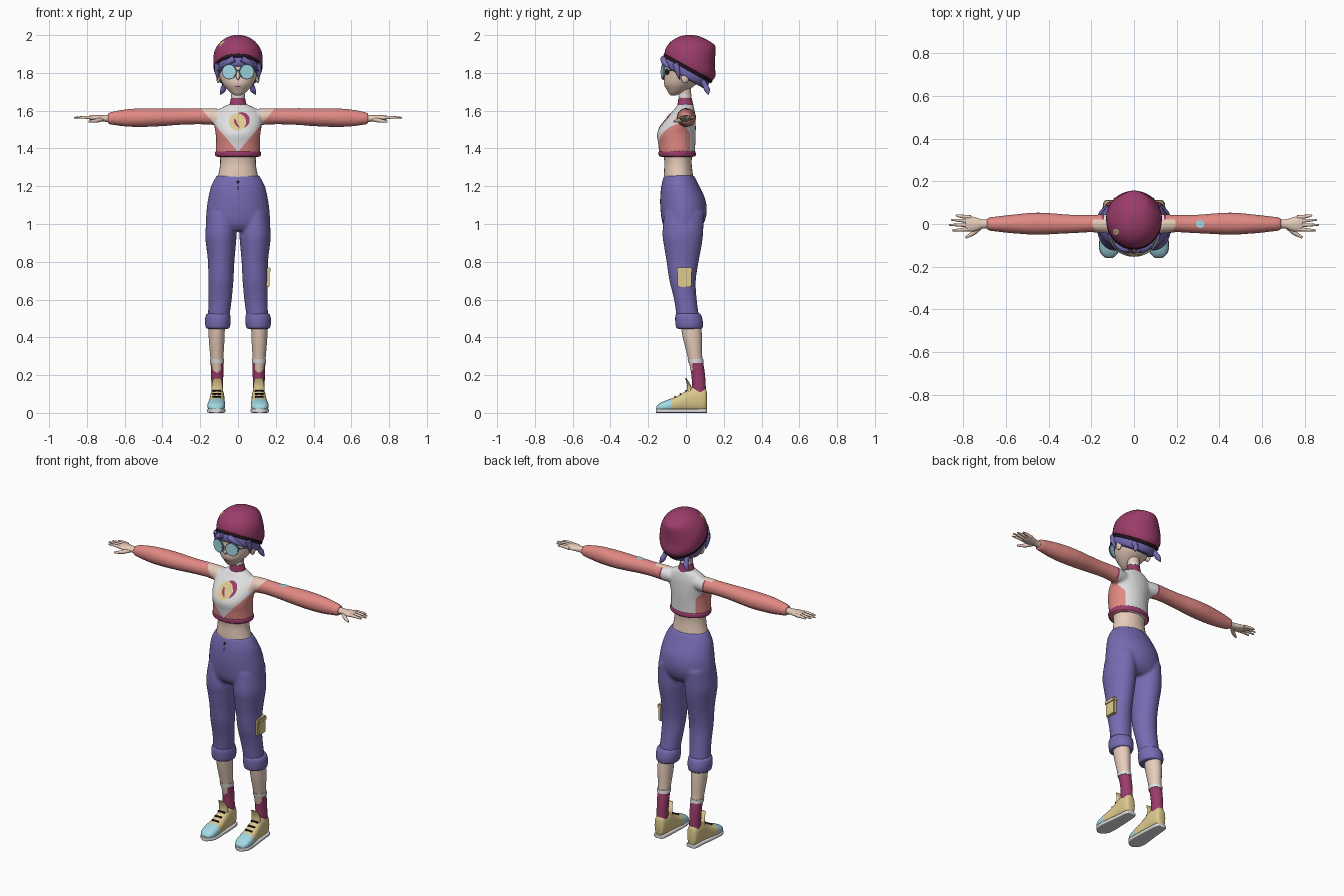
import bpy, bmesh, math
from mathutils import Vector, Matrix
from mathutils.bvhtree import BVHTree

if "Cube" in bpy.data.objects:
    bpy.data.objects.remove(bpy.data.objects["Cube"])

def material(name, hexcode):
    m = bpy.data.materials.new(name)
    rgb = [int(hexcode[i:i + 2], 16) / 255 for i in (0, 2, 4)]
    m.diffuse_color = [c / 12.92 if c < .04 else ((c + .055) / 1.055) ** 2.4 for c in rgb] + [1]
    m.use_nodes = True
    m.node_tree.nodes["Principled BSDF"].inputs["Base Color"].default_value = m.diffuse_color
    return m

CRIMSON, PURPLE = material("crimson", "9C3C6A"), material("purple", "766BB2")
CORAL, SKIN = material("coral", "E18984"), material("skin", "E8CDBB")
WHITE, YELLOW = material("white", "E2E1E1"), material("yellow", "DECB8E")
CYAN, DARK = material("light_cyan", "A3D9E4"), material("dark", "26161F")
STEEL = material("steel_blue", "6C98A6")

def finish(name, bm, *mats):
    bmesh.ops.recalc_face_normals(bm, faces=bm.faces)
    me = bpy.data.meshes.new(name)
    bm.to_mesh(me)
    bm.free()
    for m in mats:
        me.materials.append(m)
    ob = bpy.data.objects.new(name, me)
    bpy.context.collection.objects.link(ob)
    return ob

def spline(secs, steps):
    """Catmull-Rom interpolation through the cross-sections."""
    out = []
    for i in range(len(secs) - 1):
        p = [secs[max(0, min(len(secs) - 1, i + k))] for k in (-1, 0, 1, 2)]
        for s in range(steps):
            t = s / steps
            out.append([.5 * (2 * b + (c - a) * t + (2 * a - 5 * b + 4 * c - d) * t * t
                              + (3 * b - a - 3 * c + d) * t ** 3) for a, b, c, d in zip(*p)])
    return out + [list(secs[-1])]

def loft(name, axis, secs, *mats, n=28, steps=3, power=2, side=1, frame=None):
    """Sections are (position on axis, centre 1, centre 2, radius 1, radius 2)."""
    bm = bmesh.new()
    rings = []
    for t, c1, c2, r1, r2 in spline(secs, steps):
        ring = []
        for k in range(n):
            c, s = math.cos(k * math.tau / n), math.sin(k * math.tau / n)
            a = c1 + max(r1, .001) * math.copysign(abs(c) ** (2 / power), c)
            b = c2 + max(r2, .001) * math.copysign(abs(s) ** (2 / power), s)
            co = Vector({'x': (t, a, b), 'y': (a, t, b), 'z': (a, b, t)}[axis])
            co.x *= side
            ring.append(bm.verts.new(frame @ co if frame else co))
        rings.append(ring)
    for r0, r1 in zip(rings, rings[1:]):
        for k in range(n):
            bm.faces.new((r0[k], r0[(k + 1) % n], r1[(k + 1) % n], r1[k]))
    bm.faces.new(rings[0])
    bm.faces.new(rings[-1])
    return finish(name, bm, *mats)

def fuse(name, parts, voxel, *mats):
    """Merge overlapping parts into one smooth skin."""
    bm = bmesh.new()
    for p in parts:
        bm.from_mesh(p.data)
        bpy.data.objects.remove(p)
    tmp = finish("helper", bm)
    rm = tmp.modifiers.new("remesh", 'REMESH')
    rm.mode, rm.voxel_size = 'VOXEL', voxel
    sm = tmp.modifiers.new("smooth", 'SMOOTH')
    sm.factor, sm.iterations = .5, 5
    me = bpy.data.meshes.new_from_object(tmp.evaluated_get(bpy.context.evaluated_depsgraph_get()))
    bpy.data.objects.remove(tmp)
    bm = bmesh.new()
    bm.from_mesh(me)
    return finish(name, bm, *mats)

def paint(ob, planes, rule):
    """Cut along planes, then choose each face's material by its centre."""
    bm = bmesh.new()
    bm.from_mesh(ob.data)
    for co, no in planes:
        bmesh.ops.bisect_plane(bm, geom=bm.verts[:] + bm.edges[:] + bm.faces[:], plane_co=co, plane_no=no)
    for f in bm.faces:
        f.material_index = rule(f.calc_center_median())
    bm.to_mesh(ob.data)
    bm.free()

def decal(name, target, centre, direction, ru, rv, mat, lift=.003):
    """Thin disc projected on to a surface."""
    src = bmesh.new()
    src.from_mesh(target.data)
    tree = BVHTree.FromBMesh(src)
    d, bm = Vector(direction), bmesh.new()
    v_axis = Vector((0, 0, 1)) if d.y else Vector((0, 1, 0))
    bmesh.ops.create_circle(bm, cap_ends=True, segments=24, radius=1)
    for r in (.75, .5, .25):
        bmesh.ops.inset_region(bm, faces=[f for f in bm.faces if len(f.verts) > 4], thickness=.25)
    for v in bm.verts:
        p = Vector(centre) + Vector((v.co.x * ru, 0, 0)) + v_axis * v.co.y * rv
        hit = tree.ray_cast(p - d * .5, d)[0]
        v.co = (hit if hit else p) - d * lift
    src.free()
    return finish(name, bm, mat)

def tube(name, pts, mat):
    """Tapered round strand; points are (x, y, z, radius)."""
    cu = bpy.data.curves.new(name, 'CURVE')
    cu.dimensions, cu.bevel_depth, cu.use_fill_caps, cu.bevel_resolution = '3D', 1, True, 3
    sp = cu.splines.new('POLY')
    path = spline(pts, 4)
    sp.points.add(len(path) - 1)
    for q, (x, y, z, r) in zip(sp.points, path):
        q.co, q.radius = (x, y, z, 1), max(r, .001)
    tmp = bpy.data.objects.new("helper", cu)
    bpy.context.collection.objects.link(tmp)
    bm = bmesh.new()
    bm.from_mesh(bpy.data.meshes.new_from_object(tmp.evaluated_get(bpy.context.evaluated_depsgraph_get())))
    bpy.data.objects.remove(tmp)
    return finish(name, bm, mat)

def solid(name, kind, loc, size, mat, rot=(0, 0, 0), bevel=0):
    bm = bmesh.new()
    if kind == 'box':
        bmesh.ops.create_cube(bm, size=1)
    elif kind == 'ball':
        bmesh.ops.create_uvsphere(bm, u_segments=20, v_segments=12, radius=.5)
    else:
        bmesh.ops.create_cone(bm, cap_ends=True, segments=28, radius1=.5, radius2=.5, depth=1)
    bm.transform(Matrix.Diagonal((*size, 1)))
    if bevel:
        bmesh.ops.bevel(bm, geom=bm.edges[:], offset=bevel, segments=2, affect='EDGES')
    turn = Matrix.Rotation(rot[2], 4, 'Z') @ Matrix.Rotation(rot[0], 4, 'X')
    bm.transform(Matrix.Translation(loc) @ turn)
    return finish(name, bm, mat)

# Cropped top, bare shoulders and sleeves in one skin
arm = [(.04, -.005, 1.565, .035, .035), (.12, 0, 1.568, .045, .044), (.2, .002, 1.57, .041, .042),
       (.3, 0, 1.568, .044, .043), (.45, .002, 1.564, .052, .049), (.57, 0, 1.562, .044, .048),
       (.66, 0, 1.56, .034, .036), (.69, 0, 1.558, .03, .028)]
chest = [(1.355, 0, -.046, .116, .092), (1.38, 0, -.047, .118, .095), (1.43, 0, -.049, .116, .099),
         (1.48, 0, -.051, .119, .103), (1.53, 0, -.038, .127, .09), (1.575, 0, -.02, .122, .07),
         (1.61, 0, -.008, .095, .052), (1.635, 0, -.003, .048, .04)]
top = fuse("top_and_sleeves", [loft("chest", 'z', chest)] + [loft("arm", 'x', arm, side=s) for s in (1, -1)],
           .008, WHITE, SKIN, CORAL, CRIMSON)

def top_rule(c):
    x = abs(c.x)
    if c.y > .022:
        return 2 if x > .15 else 3 if x > .14 else 0
    if x > .13 + (c.z - 1.535) * .85:
        return 2
    return 1 if x > .112 and c.z > 1.55 else 0
cuts = [((0, .022, 0), (0, 1, 0)), ((0, 0, 1.55), (0, 0, 1))]
for s in (1, -1):
    cuts += [((s * x, 0, 0), (1, 0, 0)) for x in (.112, .14, .15)] + [((s * .13, 0, 1.535), (s, 0, -.85))]
paint(top, cuts, top_rule)
decal("emblem_crescent", top, (.02, 0, 1.55), (0, 1, 0), .042, .042, CRIMSON)
decal("emblem_disc", top, (-.002, 0, 1.54), (0, 1, 0), .045, .045, YELLOW, .006)
decal("sleeve_patch", top, (.31, 0, 1.6), (0, 0, -1), .02, .018, CYAN)
loft("hem_band", 'z', [(1.358, 0, -.046, .116, .093), (1.364, 0, -.046, .121, .098),
                       (1.38, 0, -.047, .121, .098), (1.386, 0, -.047, .116, .094)], CRIMSON, n=40)
loft("midriff", 'z', [(1.39, 0, -.045, .1, .08), (1.33, 0, -.042, .094, .072),
                      (1.28, 0, -.041, .1, .075), (1.23, 0, -.038, .113, .079)], SKIN)

# Neck, collar and choker
loft("neck", 'z', [(1.6, 0, 0, .04, .036), (1.66, 0, -.005, .034, .032), (1.76, 0, -.008, .035, .036)], SKIN)
loft("collar", 'z', [(1.625, 0, -.003, .048, .043), (1.645, 0, -.004, .042, .039), (1.668, 0, -.005, .037, .035)], CRIMSON)
loft("choker", 'z', [(1.672, 0, -.006, .037, .035), (1.688, 0, -.006, .037, .035)], WHITE)

# Trousers
hips = [(1.256, 0, -.037, .113, .08), (1.2, 0, -.03, .143, .101), (1.13, 0, -.017, .159, .12),
        (1.06, 0, -.012, .168, .122), (1.0, 0, -.015, .168, .108), (.965, 0, -.018, .15, .08)]
thigh = [(1.06, .09, -.01, .07, .105), (.95, .091, -.017, .083, .108), (.88, .09, -.017, .078, .099),
         (.8, .089, -.018, .07, .085), (.7, .091, -.018, .067, .07), (.6, .095, -.003, .062, .06),
         (.49, .104, .012, .056, .06)]
trousers = fuse("trousers", [loft("hips", 'z', hips)] + [loft("thigh", 'z', thigh, side=s) for s in (1, -1)], .008, PURPLE)
decal("fly_button", trousers, (0, 0, 1.222), (0, 1, 0), .009, .009, DARK)
decal("fly_stitch", trousers, (0, 0, 1.19), (0, 1, 0), .003, .012, DARK)
solid("pocket", 'box', (.157, -.008, .715), (.022, .072, .095), YELLOW, bevel=.005)
solid("pocket_flap", 'box', (.158, -.008, .757), (.03, .078, .028), YELLOW, bevel=.005)

for s, tag in ((1, "left_"), (-1, "right_")):
    # Rolled cuff, shin and sock
    loft(tag + "cuff", 'z', [(.445, .107, .018, .05, .055), (.45, .107, .018, .062, .069), (.475, .107, .017, .067, .073),
                             (.505, .106, .014, .067, .071), (.523, .105, .012, .061, .065), (.526, .104, .012, .05, .055)], PURPLE, side=s)
    loft(tag + "shin", 'z', [(.5, .112, .022, .043, .055), (.4, .113, .034, .042, .051), (.3, .112, .047, .035, .039),
                             (.2, .11, .064, .029, .034)], SKIN, side=s)
    loft(tag + "sock", 'z', [(.265, .111, .054, .034, .037), (.2, .11, .065, .032, .036), (.09, .11, .071, .031, .036)], CRIMSON, side=s)
    loft(tag + "sock_band", 'z', [(.264, .111, .053, .037, .04), (.285, .112, .05, .037, .041)], WHITE, side=s)
    # Shoe with coloured toe, sole, tongue and laces
    shoe = loft(tag + "shoe", 'y', [(.11, .11, .065, .018, .045), (.1, .11, .07, .031, .062), (.06, .11, .073, .037, .066),
                                    (.025, .11, .07, .038, .064), (-.01, .111, .058, .04, .052), (-.05, .113, .046, .044, .041),
                                    (-.09, .115, .038, .047, .034), (-.13, .116, .031, .042, .025),
                                    (-.152, .116, .026, .026, .015), (-.157, .116, .024, .012, .008)],
                YELLOW, CYAN, power=2.4, side=s)
    paint(shoe, [((0, -.078, 0), (0, 1, 0))], lambda c: int(c.y < -.078))
    loft(tag + "sole", 'y', [(.112, .11, .011, .02, .011), (.1, .11, .011, .034, .011), (.03, .11, .011, .04, .011),
                             (-.09, .115, .011, .049, .011), (-.135, .116, .011, .042, .011), (-.16, .116, .011, .016, .011)],
         WHITE, power=5, side=s)
    loft(tag + "tongue", 'z', [(.09, .11, .02, .03, .02), (.145, .11, .016, .029, .01), (.185, .11, -.002, .02, .003)], YELLOW, side=s)
    for y, z in ((.0, .117), (-.03, .1), (-.058, .085)):
        solid(tag + "lace", 'box', (s * .112, y, z), (.045, .008, .008), DARK, rot=(.5, 0, 0))
    # Hand
    loft(tag + "palm", 'x', [(.67, 0, 1.558, .022, .021), (.71, 0, 1.559, .021, .017), (.75, -.001, 1.561, .034, .016),
                             (.785, .004, 1.563, .034, .011), (.79, .004, 1.563, .03, .007)], SKIN, side=s)
    for y, tip, spread in ((.031, .835, .041), (.013, .858, .02), (-.006, .868, -.004), (-.024, .852, -.03)):
        tube(tag + "finger", [(s * .765, y, 1.562, .01), (s * .81, (y + spread) / 2, 1.565, .008),
                              (s * tip, spread, 1.563, .004)], SKIN)
    tube(tag + "thumb", [(s * .715, -.008, 1.555, .011), (s * .75, -.04, 1.547, .011), (s * .79, -.064, 1.542, .005)], SKIN)

# Head and face
head = loft("head", 'z', [(1.68, 0, -.068, .012, .012), (1.69, 0, -.06, .032, .03), (1.71, 0, -.046, .055, .055),
                          (1.74, 0, -.03, .08, .086), (1.78, 0, -.014, .099, .1), (1.83, 0, 0, .107, .113),
                          (1.88, 0, .01, .104, .112), (1.94, 0, .015, .07, .08)], SKIN, n=36)
tube("nose", [(0, -.1, 1.81, .007), (0, -.118, 1.785, .01), (0, -.122, 1.772, .008), (0, -.105, 1.765, .004)], SKIN)
decal("mouth", head, (0, 0, 1.727), (0, 1, 0), .018, .003, CRIMSON)

# Beanie, band and hair share a tilted frame
tilt = Matrix.Translation((0, .012, 1.828)) @ Matrix.Rotation(-.51, 4, 'X')
hat = loft("beanie", 'z', [(-.005, 0, 0, .125, .142), (.03, 0, -.003, .131, .151), (.08, 0, -.015, .126, .131),
                           (.127, 0, -.011, .1, .104), (.16, 0, .004, .068, .072), (.174, 0, .018, .035, .042),
                           (.177, 0, .02, .004, .004)], CRIMSON, n=40, frame=tilt)
loft("beanie_edge", 'z', [(-.014, 0, 0, .122, .138), (-.011, 0, 0, .127, .145), (.002, 0, 0, .129, .147),
                          (.005, 0, 0, .122, .138)], DARK, n=40, frame=tilt)
loft("hair", 'z', [(0, 0, 0, .12, .138), (-.03, 0, .002, .12, .135), (-.05, 0, .004, .113, .126),
                   (-.056, 0, .006, .1, .112)], PURPLE, n=40, frame=tilt)
decal("beanie_pin", hat, (-.085, -.037, 1.95), (0, 0, -1), .014, .014, YELLOW)
for s, tag in ((1, "left_"), (-1, "right_")):
    tube(tag + "pigtail", [(s * .065, .075, 1.77, .022), (s * .072, .1, 1.735, .014), (s * .08, .112, 1.71, .015),
                           (s * .094, .118, 1.685, .003)], PURPLE)
    tube(tag + "side_lock", [(s * .105, -.055, 1.85, .018), (s * .111, -.045, 1.81, .014), (s * .108, -.035, 1.765, .002)], PURPLE)
    tube(tag + "fringe", [(s * .02, -.118, 1.875, .018), (s * .055, -.113, 1.855, .016), (s * .095, -.088, 1.825, .003)], PURPLE)
    solid(tag + "ear", 'ball', (s * .104, -.005, 1.775), (.022, .042, .06), SKIN)
    decal(tag + "eye", head, (s * .052, 0, 1.805), (0, 1, 0), .02, .017, DARK)
    # Round glasses
    turn = (math.pi / 2, 0, s * .22)
    solid(tag + "lens_rim", 'disc', (s * .046, -.122, 1.806), (.08, .08, .005), STEEL, rot=turn)
    solid(tag + "lens", 'disc', (s * .046, -.122, 1.806), (.07, .07, .009), CYAN, rot=turn)
    tube(tag + "temple", [(s * .083, -.113, 1.812, .003), (s * .108, -.06, 1.812, .003), (s * .11, 0, 1.8, .003)], STEEL)
tube("glasses_bridge", [(-.012, -.129, 1.81, .003), (0, -.132, 1.813, .003), (.012, -.129, 1.81, .003)], STEEL)

# Smooth shading with crisp edges
bpy.ops.object.select_all(action='SELECT')
bpy.context.view_layer.objects.active = top
bpy.ops.object.shade_smooth_by_angle(angle=math.radians(40))
